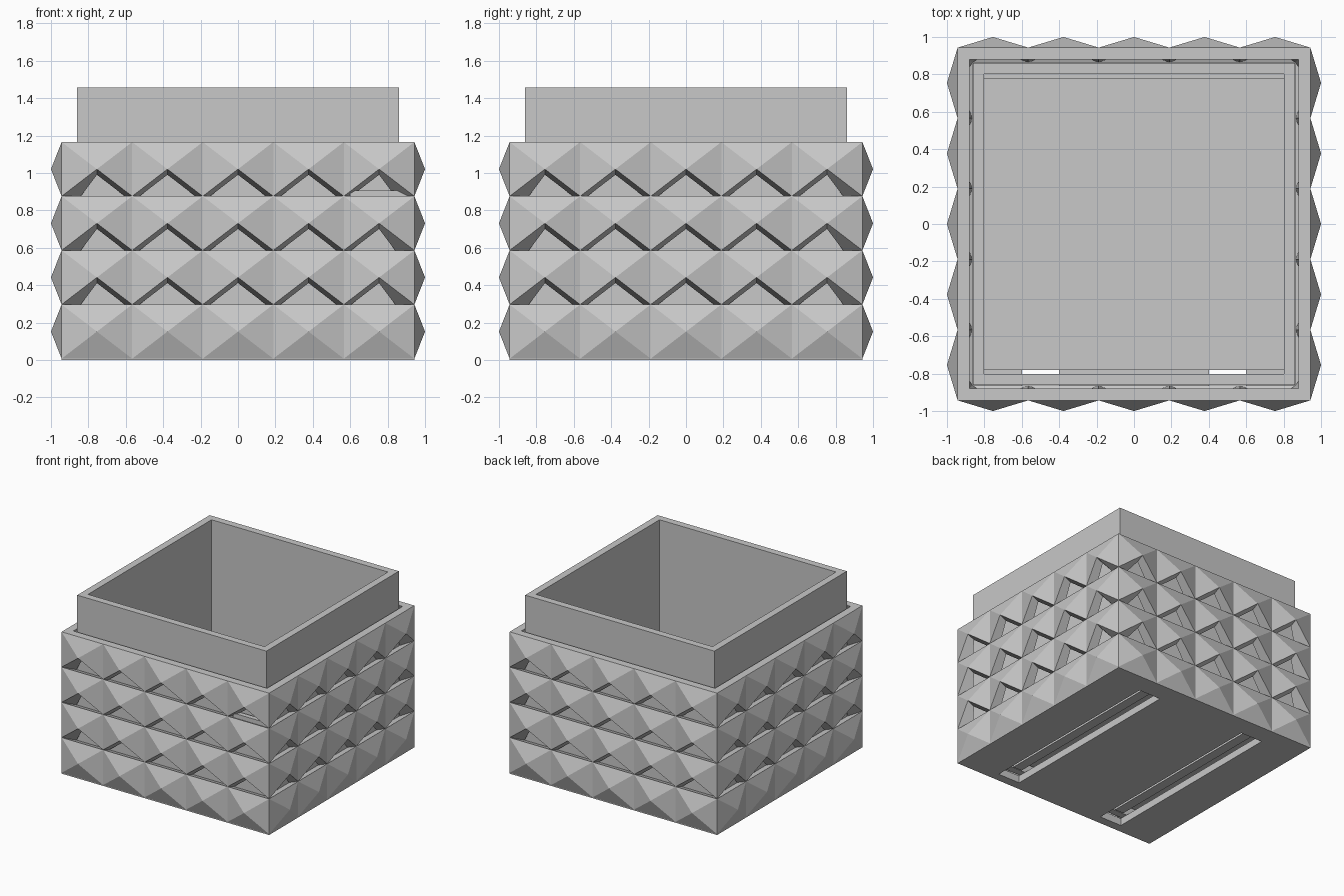
import bpy, bmesh
from mathutils import Vector

cube = bpy.data.objects.get("Cube")
if cube:
    bpy.data.objects.remove(cube, do_unlink=True)

grey = bpy.data.materials.new("plain grey")
grey.use_nodes = True
grey.diffuse_color = (0.58, 0.58, 0.58, 1)
grey.node_tree.nodes["Principled BSDF"].inputs["Base Color"].default_value = (0.58, 0.58, 0.58, 1)

HALF, PEAK = 0.943, 1.0          # shell half width at the tile seams and at the tile points
COLS, ROWS = 5, 4
BASE, TOP = 0.007, 1.165
W, H = 2 * HALF / COLS, (TOP - BASE) / ROWS
INNER_RIM, INNER_NODE, DROP = 0.88, 0.863, 0.03
FLOOR = 0.06


def finish(name, bm):
    bmesh.ops.recalc_face_normals(bm, faces=bm.faces)
    mesh = bpy.data.meshes.new(name)
    bm.to_mesh(mesh)
    bm.free()
    mesh.materials.append(grey)
    obj = bpy.data.objects.new(name, mesh)
    bpy.context.collection.objects.link(obj)
    return obj


def box(name, lo, hi):
    bm = bmesh.new()
    bmesh.ops.create_cube(bm, size=1)
    lo, hi = Vector(lo), Vector(hi)
    for v in bm.verts:
        v.co = (lo + hi) / 2 + Vector(a * b for a, b in zip(v.co, hi - lo))
    return finish(name, bm)


# Folded shell: pyramid tiles on four sides, open below the points of the upper rows
def turn(side, along, out, z):
    return [Vector((along, -out, z)), Vector((out, along, z)),
            Vector((-along, out, z)), Vector((-out, -along, z))][side]


bm = bmesh.new()
for side in range(4):
    for row in range(ROWS):
        for col in range(COLS):
            x, z = -HALF + col * W, BASE + row * H
            corners = [turn(side, x + dx * W, HALF, z + dz * H)
                       for dx, dz in ((0, 0), (1, 0), (1, 1), (0, 1))]
            ring = [bm.verts.new(c) for c in corners]
            tip = bm.verts.new(turn(side, x + W / 2, PEAK, z + H / 2))
            for i in range(4):
                if i == 0 and row > 0:
                    continue
                bm.faces.new((ring[i], ring[(i + 1) % 4], tip))
bmesh.ops.remove_doubles(bm, verts=bm.verts, dist=0.001)


def inside(co):
    p = co.copy()
    edge_row = abs(p.z - BASE) < 0.01 or abs(p.z - TOP) < 0.01
    if max(abs(p.x), abs(p.y)) > HALF + 0.01:          # tile point
        for k in (0, 1):
            if abs(p[k]) > HALF + 0.01:
                p[k] *= 0.94
        if p.z > BASE + H:
            p.z -= DROP
        return p
    for k in (0, 1):                                   # tile corner
        if abs(p[k]) > HALF - 0.01:
            p[k] *= (INNER_RIM if edge_row else INNER_NODE) / HALF
    if not edge_row:
        p.z -= DROP
    return p


outer_faces = list(bm.faces)
rim_edges = [e for e in bm.edges if e.is_boundary]
pair = {v: bm.verts.new(inside(v.co)) for v in list(bm.verts)}
for f in outer_faces:
    bm.faces.new([pair[v] for v in reversed(f.verts)])
for e in rim_edges:
    a, b = e.verts
    bm.faces.new((a, b, pair[b], pair[a]))
finish("faceted_shell", bm)

# Shell floor with two long slots
bm = bmesh.new()
xs = (-HALF, -0.6, -0.4, 0.4, 0.6, HALF)
ys = (-HALF, -0.87, 0.78, HALF)
grid = [[bm.verts.new((x, y, 0)) for y in ys] for x in xs]
for i in range(len(xs) - 1):
    for j in range(len(ys) - 1):
        if not (i in (1, 3) and j == 1):
            bm.faces.new((grid[i][j], grid[i + 1][j], grid[i + 1][j + 1], grid[i][j + 1]))
bottom = list(bm.faces)
lifted = bmesh.ops.extrude_face_region(bm, geom=bottom, use_keep_orig=True)
for item in lifted["geom"]:
    if isinstance(item, bmesh.types.BMVert):
        item.co.z = FLOOR
finish("slotted_floor", bm)

# Inner container: an open square sleeve
bm = bmesh.new()
loops = []
for half, z in ((0.86, FLOOR), (0.86, 1.457), (0.802, 1.457), (0.802, FLOOR)):
    loops.append([bm.verts.new((half * sx, half * sy, z))
                  for sx, sy in ((-1, -1), (1, -1), (1, 1), (-1, 1))])
for k in range(4):
    a, b = loops[k], loops[(k + 1) % 4]
    for i in range(4):
        j = (i + 1) % 4
        bm.faces.new((a[i], a[j], b[j], b[i]))
finish("inner_container", bm)

# Loose tray with runners that sit over the slots
box("tray", (-0.802, -0.78, 0.12), (0.802, 0.78, 0.16))
for name, x in (("left_runner", 0.5), ("right_runner", -0.5)):
    box(name, (x - 0.04, -0.77, 0.04), (x + 0.04, 0.77, 0.12))

# Small sill across one opening at the front
box("opening_sill", (0.6, -0.925, BASE + 3 * H - 0.01), (0.91, -0.885, 0.905))
